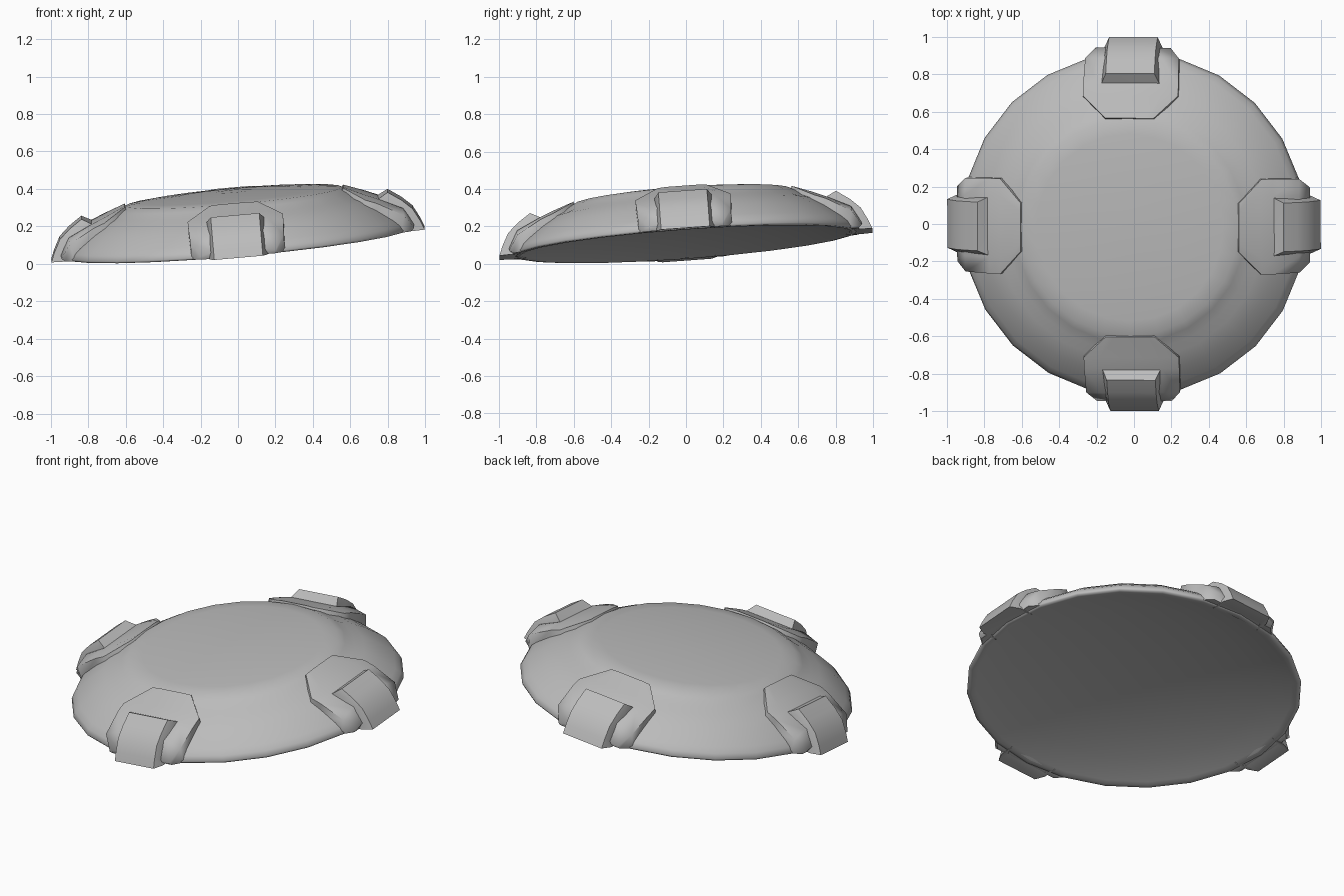
import bpy, bmesh
from math import pi, cos, sin, radians
from mathutils import Matrix, Vector

cube = bpy.data.objects.get("Cube")
if cube:
    bpy.data.objects.remove(cube, do_unlink=True)

grey = bpy.data.materials.new("plain_grey")
grey.use_nodes = True
COLOUR = (0.5, 0.5, 0.5, 1)
grey.diffuse_color = COLOUR
grey.node_tree.nodes["Principled BSDF"].inputs["Base Color"].default_value = COLOUR

# The whole disc leans toward one side
lean = Vector((0, 0, 1)).rotation_difference(Vector((-0.088, -0.073, 1)))
TILT = Matrix.Translation((0, 0, 0.105)) @ lean.to_matrix().to_4x4()


def loft(name, rings, matrix, angle):
    """Skin a list of closed rings and cap both ends."""
    bm = bmesh.new()
    loops = [[bm.verts.new(p) for p in ring] for ring in rings]
    for a, b in zip(loops, loops[1:]):
        n = len(a)
        for i in range(n):
            j = (i + 1) % n
            bm.faces.new((a[i], a[j], b[j], b[i]))
    bm.faces.new(loops[0])
    bm.faces.new(loops[-1])
    bmesh.ops.recalc_face_normals(bm, faces=bm.faces)
    mesh = bpy.data.meshes.new(name)
    bm.to_mesh(mesh)
    bm.free()
    mesh.materials.append(grey)
    obj = bpy.data.objects.new(name, mesh)
    bpy.context.collection.objects.link(obj)
    obj.matrix_world = matrix
    bpy.ops.object.select_all(action="DESELECT")
    obj.select_set(True)
    bpy.context.view_layer.objects.active = obj
    bpy.ops.object.shade_smooth_by_angle(angle=radians(angle))


# Domed disc: (radius, height) from the hollow underside to the crown
SIDES = 24
profile = [(0.1, 0.1), (0.3, 0.092), (0.5, 0.074), (0.7, 0.045), (0.87, 0.008),
           (0.895, 0.0), (0.915, 0.002),
           (0.92, 0.012), (0.907, 0.04), (0.88, 0.068), (0.8, 0.132),
           (0.72, 0.183), (0.67, 0.202), (0.62, 0.235), (0.58, 0.257),
           (0.5, 0.266), (0.3, 0.278), (0.1, 0.285)]
loft("domed_disc",
     [[(r * cos(2 * pi * i / SIDES), r * sin(2 * pi * i / SIDES), h)
       for i in range(SIDES)] for r, h in profile], TILT, 75)


def plate_ring(r, half, top, edge, base):
    """Cross-section of a clamp plate, crowned in the middle."""
    inner = half * 0.65
    return [(-half, -r, edge), (-inner, -r, top), (inner, -r, top), (half, -r, edge),
            (half, -r + 0.02, base), (-half, -r + 0.02, base)]


# Rows run from the inner end to the rim: radius, half width, crown, edge, base
plate_rows = [(0.585, 0.13, 0.263, 0.26, 0.22), (0.7, 0.255, 0.215, 0.193, 0.13),
              (0.76, 0.255, 0.19, 0.17, 0.09), (0.895, 0.25, 0.125, 0.095, 0.003),
              (0.945, 0.2, 0.04, 0.02, 0.002)]

# Folded lug over each plate: outline in radius and height
lug_outline = [(0.765, 0.185), (0.82, 0.216), (0.89, 0.168), (0.945, 0.117),
               (0.98, 0.05), (1.0, -0.005), (0.92, 0.002), (0.8, 0.1)]


def lug_ring(x):
    """Outline at one width; the outer flanks sink into the plate."""
    sunk = abs(x) > 0.14
    return [(x, -r + 0.055 * sunk, max(h - 0.03 * sunk, 0.0)) for r, h in lug_outline]


# Four clamps around the rim
for k, side in enumerate(("front", "left", "back", "right")):
    place = TILT @ Matrix.Rotation(k * pi / 2, 4, "Z")
    loft(side + "_clamp_plate", [plate_ring(*row) for row in plate_rows], place, 60)
    loft(side + "_clamp_lug", [lug_ring(x) for x in (-0.155, -0.13, 0.13, 0.155)], place, 60)
